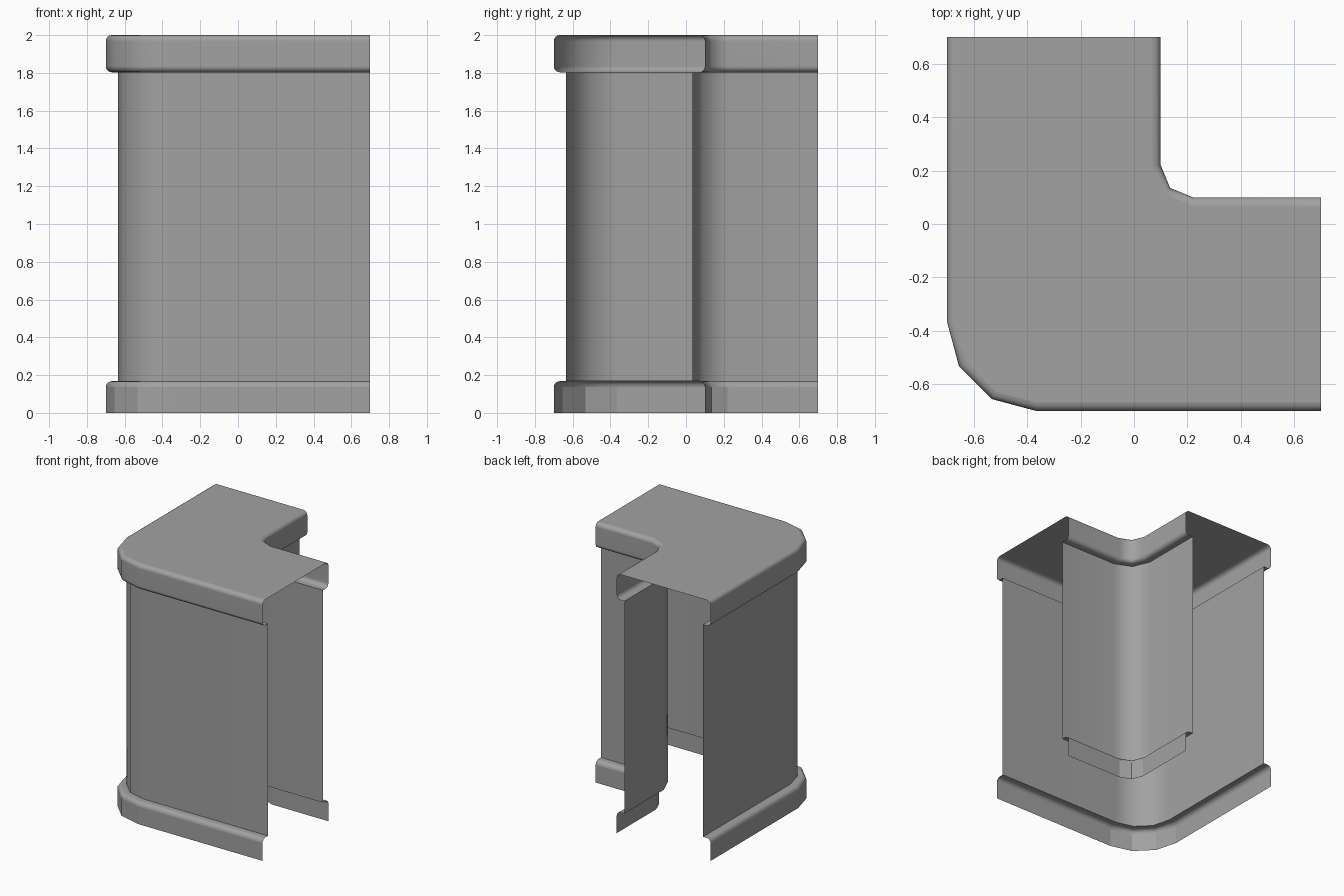
import bpy, bmesh
from math import sin, cos, pi, radians

if "Cube" in bpy.data.objects:
    bpy.data.objects.remove(bpy.data.objects["Cube"], do_unlink=True)

END = 0.7        # where both arms stop
LIP = 0.065      # how far mouldings stand out from the walls
ROUND = 0.032    # edge rounding
CAP_LOW, CAP_TOP, BASE_TOP = 1.803, 2.0, 0.168

grey = bpy.data.materials.new("plain_grey")
grey.use_nodes = True
colour = (0.36, 0.36, 0.36, 1)
grey.diffuse_color = colour
grey.node_tree.nodes["Principled BSDF"].inputs["Base Color"].default_value = colour


def path(outer, depth):
    """Corner path around one side, set back by depth."""
    centre, radius, steps = (-0.365, 0.335 - depth, 3) if outer else (0.22, 0.12 + depth, 2)
    arc = [(centre - radius * cos(a), centre - radius * sin(a))
           for a in (pi / 2 * i / steps for i in range(steps + 1))]
    return [(centre - radius, END)] + arc + [(END, centre - radius)]


def sweep(bm, outer, profile):
    """Skin a (depth, height) profile, listed upwards, along the corner path."""
    rings = [[bm.verts.new((x, y, z)) for x, y in path(outer, d)] for d, z in profile]
    for low, high in zip(rings, rings[1:]):
        for i in range(len(low) - 1):
            quad = [low[i], low[i + 1], high[i + 1], high[i]]
            bm.faces.new(quad if outer else quad[::-1])
    return rings[-1]


def finish(name, bm, is_flat=lambda p: False):
    mesh = bpy.data.meshes.new(name)
    bm.to_mesh(mesh)
    bm.free()
    mesh.materials.append(grey)
    ob = bpy.data.objects.new(name, mesh)
    bpy.context.collection.objects.link(ob)
    bpy.ops.object.select_all(action='DESELECT')
    ob.select_set(True)
    bpy.context.view_layer.objects.active = ob
    bpy.ops.object.shade_smooth_by_angle(angle=radians(50))
    for p in mesh.polygons:
        if is_flat(p):
            p.use_smooth = False
    ob.modifiers.new("even_shading", 'WEIGHTED_NORMAL').keep_sharp = True


# Rounded edge from the vertical face up to a level top, and its mirror below
turns = [pi / 2 * i / 4 for i in range(5)]


def round_over(top):
    return [(ROUND * (1 - cos(a)), top - ROUND * (1 - sin(a))) for a in turns]


def round_under(low):
    return [(ROUND * (1 - sin(a)), low + ROUND * (1 - cos(a))) for a in turns]


# Thin walls and the base mouldings at their feet
for side, outer in (("outer", True), ("inner", False)):
    bm = bmesh.new()
    sweep(bm, outer, [(LIP, BASE_TOP), (LIP, CAP_LOW)])
    finish(side + "_wall", bm)

    bm = bmesh.new()
    sweep(bm, outer, [(0, 0)] + round_over(BASE_TOP) + [(LIP, BASE_TOP)])
    finish(side + "_base_moulding", bm, lambda p: p.center.z < BASE_TOP / 2)

# Hollow cap: both rounded rims joined by a flat top
bm = bmesh.new()
rim = [(LIP, CAP_LOW)] + round_under(CAP_LOW) + round_over(CAP_TOP)
outer_rim = sweep(bm, True, rim)
inner_rim = sweep(bm, False, rim)
bm.faces.new(outer_rim + inner_rim[::-1])
finish("cap", bm, lambda p: len(p.vertices) > 4)
